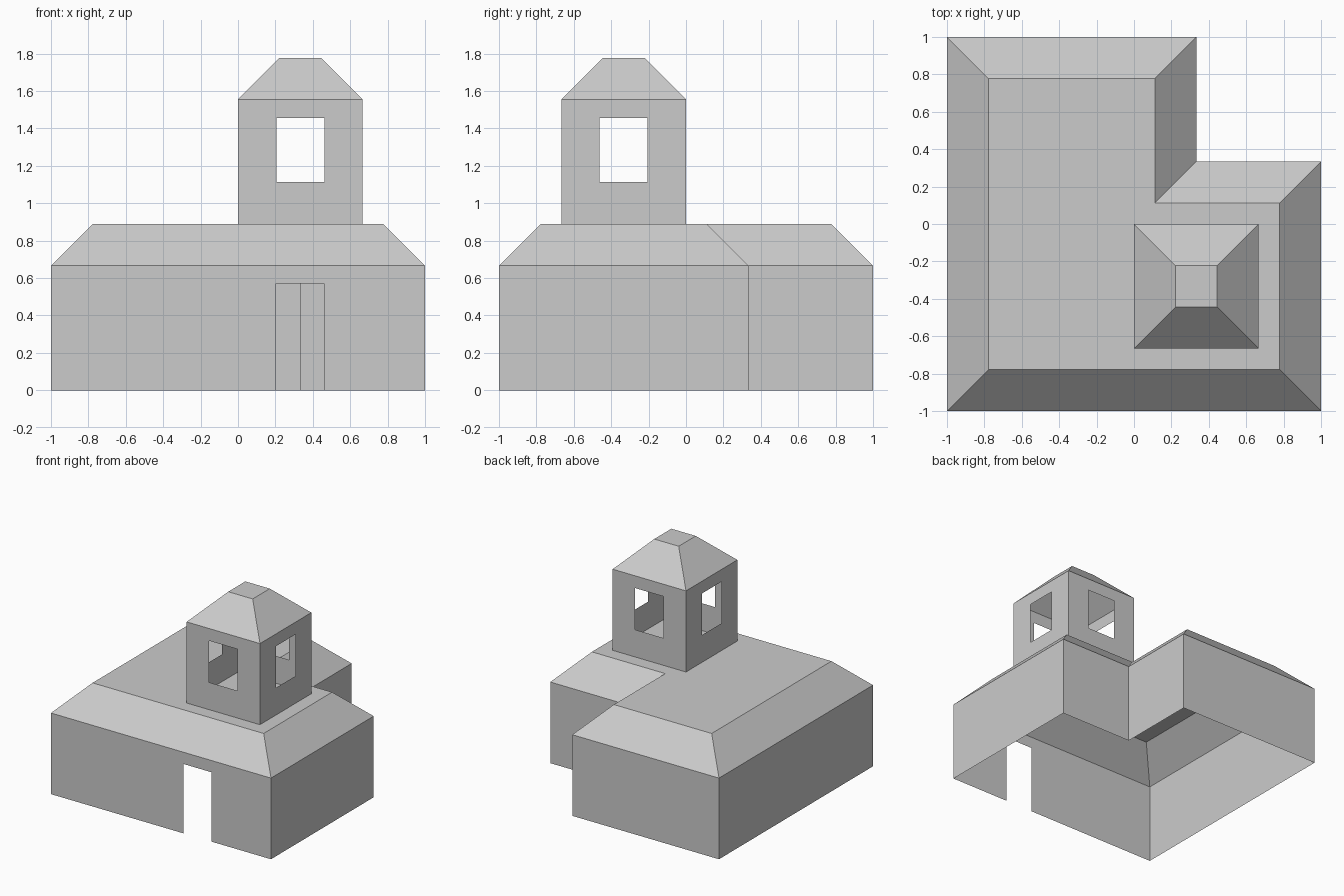
import bpy, bmesh

if "Cube" in bpy.data.objects:
    bpy.data.objects.remove(bpy.data.objects["Cube"])

T = 2 / 9   # roof inset and roof rise


def quad(bm, pts):
    bm.faces.new([bm.verts.new(p) for p in pts])


def wall(bm, a, b, z0, z1, hole=None):
    """Single-sheet wall from a to b; hole = (start, end, bottom, top)."""
    length = ((b[0] - a[0]) ** 2 + (b[1] - a[1]) ** 2) ** 0.5

    def panel(s0, s1, lo, hi):
        if s1 - s0 < 1e-5 or hi - lo < 1e-5:
            return
        p, q = [[a[i] + (b[i] - a[i]) * s / length for i in (0, 1)] for s in (s0, s1)]
        quad(bm, [(*p, lo), (*q, lo), (*q, hi), (*p, hi)])

    if hole is None:
        panel(0, length, z0, z1)
    else:
        s0, s1, lo, hi = hole
        panel(0, s0, z0, z1)
        panel(s1, length, z0, z1)
        panel(s0, s1, z0, lo)
        panel(s0, s1, hi, z1)


def make(name, bm):
    bmesh.ops.remove_doubles(bm, verts=bm.verts, dist=1e-5)
    mesh = bpy.data.meshes.new(name)
    bm.to_mesh(mesh)
    bm.free()
    bpy.context.collection.objects.link(bpy.data.objects.new(name, mesh))


def walls(name, outline, z0, z1, holes):
    bm = bmesh.new()
    for i, a in enumerate(outline):
        wall(bm, a, outline[(i + 1) % len(outline)], z0, z1, holes.get(i))
    make(name, bm)


def hip_roof(name, outline, z):
    """45 degree slopes rising to a flat deck (right-angled outline)."""
    n = len(outline)
    inner = []
    for i, p in enumerate(outline):
        x, y = p
        for a, b in ((outline[i - 1], p), (p, outline[(i + 1) % n])):
            dx, dy = b[0] - a[0], b[1] - a[1]
            d = abs(dx) + abs(dy)
            x, y = x - dy / d * T, y + dx / d * T
        inner.append((x, y))
    bm = bmesh.new()
    for i in range(n):
        j = (i + 1) % n
        quad(bm, [(*outline[i], z), (*outline[j], z), (*inner[j], z + T), (*inner[i], z + T)])
    quad(bm, [(*p, z + T) for p in inner])
    make(name, bm)


# L-shaped house with a doorway in the front wall, open underneath
k = 1 / 3
house = [(-1, -1), (1, -1), (1, k), (k, k), (k, 1), (-1, 1)]
walls("house_walls", house, 0, 2 * k, {0: (1.203, 1.46, 0, 0.57)})
hip_roof("house_roof", house, 2 * k)

# Square tower with a window on every side
tower = [(0, -2 * k), (2 * k, -2 * k), (2 * k, 0), (0, 0)]
window = (k - 0.128, k + 0.128, 1.113, 1.455)
base = 2 * k + T
walls("tower_walls", tower, base, base + 2 * k, {i: window for i in range(4)})
hip_roof("tower_roof", tower, base + 2 * k)
